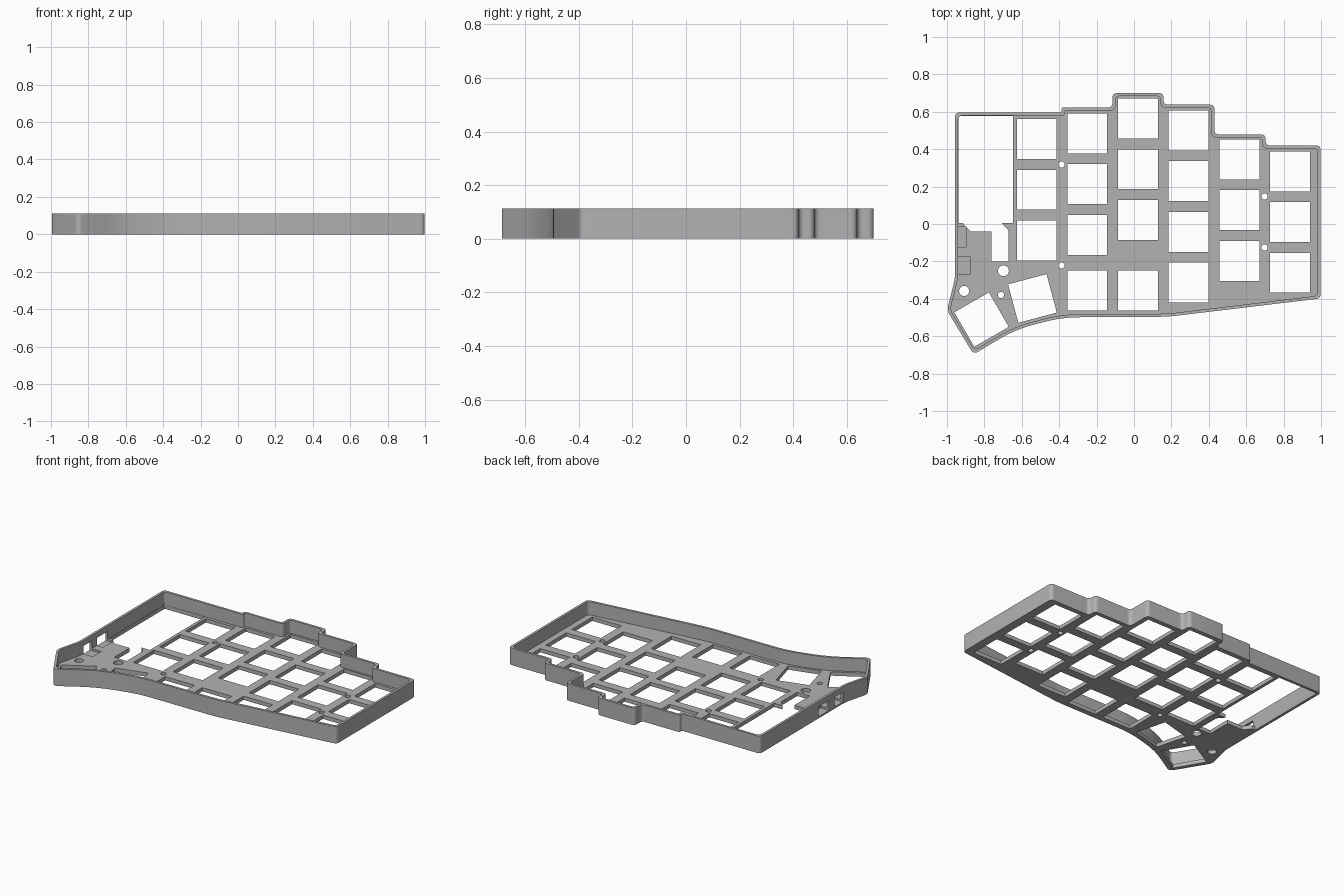
import bpy
import bmesh
from math import cos, sin, radians, tau
from mathutils import Vector, Matrix

HEIGHT = 0.112
FLOOR = 0.025
WALL = 0.016
PITCH = 0.271
KEY = 0.213

if "Cube" in bpy.data.objects:
    bpy.data.objects.remove(bpy.data.objects["Cube"], do_unlink=True)

gray = bpy.data.materials.new("matte_gray")
gray.use_nodes = True
color = (0.45, 0.45, 0.45, 1)
gray.diffuse_color = color
gray.node_tree.nodes["Principled BSDF"].inputs["Base Color"].default_value = color


def inset(points, distance):
    """Move every edge of a clockwise outline inward with mitred corners."""
    result = []
    for i, p in enumerate(points):
        before = (p - points[i - 1]).normalized()
        after = (points[(i + 1) % len(points)] - p).normalized()
        n1 = Vector((before.y, -before.x))
        n2 = Vector((after.y, -after.x))
        result.append(p + (n1 + n2) * distance / (1 + n1.dot(n2)))
    return result


def rounded(points, reaches, steps=6):
    """Replace each corner by a short curve that starts 'reach' before it."""
    result = []
    for i, p in enumerate(points):
        to_prev = points[i - 1] - p
        to_next = points[(i + 1) % len(points)] - p
        reach = min(reaches[i], to_prev.length * 0.45, to_next.length * 0.45)
        a = p + to_prev.normalized() * reach
        b = p + to_next.normalized() * reach
        for k in range(steps + 1):
            t = k / steps
            result.append(a * (1 - t) ** 2 + p * 2 * t * (1 - t) + b * t ** 2)
    return result


def add_prism(bm, points, bottom, top):
    face = bm.faces.new([bm.verts.new((p[0], p[1], bottom)) for p in points])
    extruded = bmesh.ops.extrude_face_region(bm, geom=[face])["geom"]
    verts = [g for g in extruded if isinstance(g, bmesh.types.BMVert)]
    bmesh.ops.translate(bm, verts=verts, vec=(0, 0, top - bottom))


def make_object(name, prisms):
    bm = bmesh.new()
    for points, bottom, top in prisms:
        add_prism(bm, points, bottom, top)
    bmesh.ops.recalc_face_normals(bm, faces=bm.faces)
    mesh = bpy.data.meshes.new(name)
    bm.to_mesh(mesh)
    bm.free()
    mesh.materials.append(gray)
    obj = bpy.data.objects.new(name, mesh)
    bpy.context.collection.objects.link(obj)
    return obj


def square(x, y, angle=0):
    turn = Matrix.Rotation(radians(angle), 2)
    h = KEY / 2
    corners = [(-h, -h), (h, -h), (h, h), (-h, h)]
    return [Vector((x, y)) + turn @ Vector(c) for c in corners]


def circle(x, y, radius, sides=24):
    return [(x + radius * cos(tau * i / sides), y + radius * sin(tau * i / sides))
            for i in range(sides)]


def cut(target, cutter):
    cutter.hide_render = True
    modifier = target.modifiers.new("cut", "BOOLEAN")
    modifier.operation = "DIFFERENCE"
    modifier.solver = "EXACT"
    modifier.object = cutter
    bpy.context.view_layer.objects.active = target
    bpy.ops.object.modifier_apply(modifier=modifier.name)
    bpy.data.objects.remove(cutter, do_unlink=True)


# Outer outline, clockwise from the back corner of the open bay
stepped_back = [(-.957, .596), (-.388, .596), (-.388, .623), (-.115, .623),
                (-.115, .7), (.158, .7), (.158, .638), (.43, .638),
                (.43, .479), (.703, .479), (.703, .42), (.998, .42)]
front_edge = [(.998, -.398), (.18, -.496), (-.388, -.499), (-.634, -.564),
              (-.858, -.697), (-1, -.462), (-.957, -.29)]
outline = [Vector(p) for p in stepped_back + front_edge]
reaches = [0.025] * len(stepped_back) + [.025, .06, .1, .1, .03, .03, .03]

# Tray: solid body with the inside hollowed above the floor
case = make_object("keyboard_case", [(rounded(outline, reaches), 0, HEIGHT)])
inner = rounded(inset(outline, WALL), reaches)
cut(case, make_object("inside_cutter", [(inner, FLOOR, HEIGHT + 0.1)]))

# Key openings: column centre, centre of the back key, number of keys
columns = [(-.52, .454, 3), (-.25, .484, 3), (.021, .564, 3),
           (.292, .5, 4), (.564, .345, 3), (.834, .281, 3)]
openings = [square(x, y - PITCH * row) for x, y, count in columns
            for row in range(count)]
openings += [square(x, -.356) for x in (-.25, .021)]
openings += [square(-.543, -.398, 15), square(-.815, -.511, 30)]

# Screw and standoff holes
openings += [circle(-.698, -.25, .029), circle(-.908, -.358, .027)]
openings += [circle(x, y, .017) for x, y in
             [(-.711, -.38), (-.388, .318), (-.388, -.222),
              (.698, .147), (.698, -.126)]]

# Open controller bay with its notched front edge
openings.append([(-.939, .006), (-.917, .006), (-.874, -.04), (-.762, -.04),
                 (-.762, -.2), (-.671, -.2), (-.671, -.035), (-.708, .006),
                 (-.647, .006), (-.647, .578), (-.93, .578), (-.939, .57)])
cut(case, make_object("floor_cutter", [(p, -0.1, FLOOR + 0.02) for p in openings]))

# Two connector ports through the side wall, recessed into the floor
ports = []
for inner_x, front, back in [(-.897, -.122, -.014), (-.873, -.267, -.177)]:
    box = [(-1.1, front), (inner_x, front), (inner_x, back), (-1.1, back)]
    ports.append((box, 0.012, 0.076))
cut(case, make_object("port_cutter", ports))

bpy.ops.object.select_all(action="DESELECT")
case.select_set(True)
bpy.context.view_layer.objects.active = case
bpy.ops.object.shade_smooth_by_angle(angle=radians(30))
